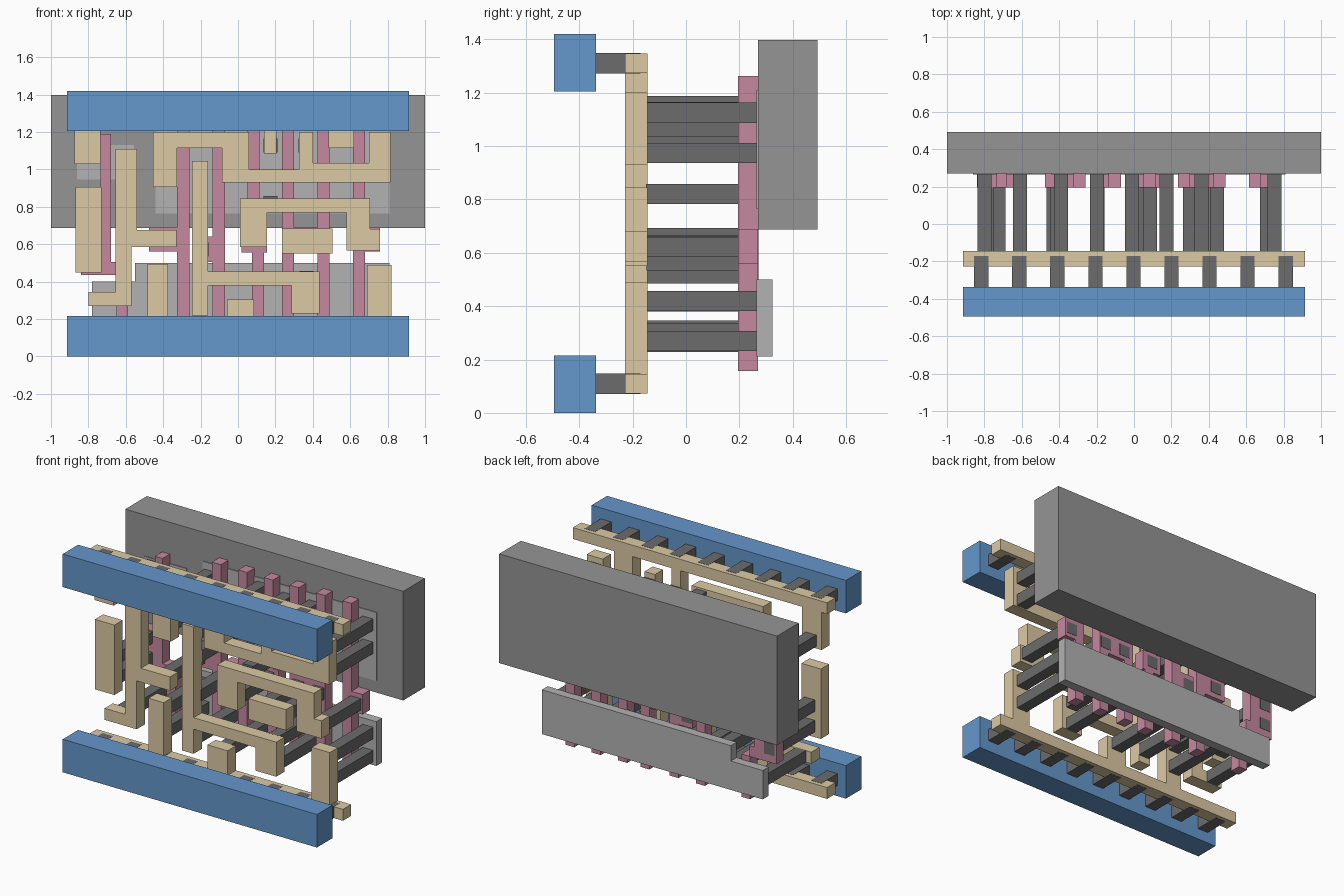
import bpy, bmesh
from mathutils import Matrix


def material(name, rgb):
    m = bpy.data.materials.new(name)
    m.diffuse_color = (*rgb, 1)
    return m


BLUE = material("blue", (0.13, 0.31, 0.60))
TAN = material("tan", (0.72, 0.59, 0.37))
PINK = material("pink", (0.56, 0.25, 0.35))
DARK = material("dark_grey", (0.15, 0.15, 0.15))
MID = material("mid_grey", (0.30, 0.30, 0.30))
LIGHT = material("light_grey", (0.45, 0.45, 0.45))


def layer(name, mat, y0, y1, rects):
    """One object made of boxes (x0, x1, z0, z1), all sharing a depth range."""
    bm = bmesh.new()
    for x0, x1, z0, z1 in rects:
        move = Matrix.Translation(((x0 + x1) / 2, (y0 + y1) / 2, (z0 + z1) / 2))
        size = Matrix.Diagonal((x1 - x0, y1 - y0, z1 - z0, 1))
        bmesh.ops.create_cube(bm, size=1, matrix=move @ size)
    me = bpy.data.meshes.new(name)
    bm.to_mesh(me)
    bm.free()
    me.materials.append(mat)
    ob = bpy.data.objects.new(name, me)
    bpy.context.collection.objects.link(ob)
    return ob


def squares(points, s=0.075):
    return [(x - s / 2, x + s / 2, z - s / 2, z + s / 2) for x, z in points]


# Front power bars and the small posts joining them to the tan rails
for name, z0, z1, zc in (("lower", 0, 0.215, 0.109), ("upper", 1.205, 1.42, 1.311)):
    layer(name + "_power_bar", BLUE, -0.495, -0.337, [(-0.915, 0.915, z0, z1)])
    layer(name + "_rail", TAN, -0.228, -0.144, [(-0.915, 0.915, zc - 0.037, zc + 0.037)])
    layer(name + "_rail_posts", DARK, -0.337, -0.17,
          squares([(i * 0.2035 - 0.003, zc) for i in range(-4, 5)], 0.076))

# Tan wiring, one object per connected track
tracks = {
    "rail_tabs": [(-0.875, -0.735, 1.03, 1.28), (0.14, 0.205, 1.085, 1.28),
                  (0.485, 0.62, 1.115, 1.28), (-0.485, -0.375, 0.14, 0.495),
                  (-0.06, 0.085, 0.14, 0.305), (0.69, 0.82, 0.14, 0.49)],
    "left_track": [(-0.87, -0.73, 0.45, 0.905)],
    "forked_track": [(-0.655, -0.54, 0.585, 1.11), (-0.655, -0.57, 0.27, 0.585),
                     (-0.80, -0.655, 0.27, 0.345), (-0.54, -0.33, 0.585, 0.675)],
    "top_track": [(-0.455, -0.325, 0.905, 1.2), (-0.325, -0.085, 1.115, 1.2),
                  (-0.085, 0.06, 0.93, 1.2), (0.06, 0.325, 0.93, 1.0),
                  (0.325, 0.40, 0.93, 1.2), (0.40, 0.70, 0.93, 1.035),
                  (0.70, 0.815, 0.93, 1.2)],
    "tall_track": [(-0.245, -0.16, 0.22, 1.045), (-0.16, 0.285, 0.38, 0.455),
                   (0.285, 0.435, 0.23, 0.455)],
    "arch_track": [(0.01, 0.155, 0.585, 0.845), (0.155, 0.58, 0.77, 0.845),
                   (0.58, 0.705, 0.565, 0.845), (0.705, 0.76, 0.565, 0.68)],
    "centre_pad": [(0.235, 0.505, 0.55, 0.685)],
}
for name, rects in tracks.items():
    layer(name, TAN, -0.228, -0.144, rects)

# Pink upright gate strips with their contact pads
LO, HI = 0.157, 1.262
gates = [
    [(-0.84, -0.735, 0.435, 0.70), (-0.735, -0.645, 0.435, 0.505),
     (-0.735, -0.68, 0.505, 1.19), (-0.65, -0.588, LO, 0.435)],
    [(-0.325, -0.26, LO, HI), (-0.475, -0.325, 0.56, 0.69)],
    [(-0.135, -0.07, LO, HI), (-0.235, -0.135, 0.505, 0.64)],
    [(0.05, 0.115, 0.685, HI), (0.02, 0.155, 0.555, 0.685), (0.075, 0.14, LO, 0.555)],
    [(0.235, 0.30, LO, HI), (0.30, 0.425, 0.56, 0.69), (0.425, 0.49, LO, HI)],
    [(0.615, 0.68, LO, HI), (0.68, 0.76, 0.56, 0.69)],
]
for i, rects in enumerate(gates):
    layer("gate_strip_%d" % (i + 1), PINK, 0.195, 0.27, rects)

# Long dark posts ending on the pink pads
layer("gate_posts", DARK, -0.15, 0.272, squares([
    (-0.79, 0.522), (-0.79, 0.655), (-0.41, 0.63), (-0.195, 0.572),
    (0.085, 0.625), (0.30, 0.622), (0.445, 0.622), (0.71, 0.622)]))
# Long dark posts ending on the rear plates
layer("plate_posts", DARK, -0.15, 0.268, squares([
    (-0.80, 1.08), (-0.61, 1.05), (-0.39, 0.975), (-0.39, 1.125), (-0.198, 0.975),
    (-0.198, 0.82), (-0.01, 1.0), (-0.01, 1.15), (0.175, 0.82), (0.175, 1.127),
    (0.362, 1.127), (0.75, 0.975), (0.75, 1.125),
    (-0.725, 0.308), (-0.43, 0.27), (-0.43, 0.42), (-0.198, 0.30), (0.012, 0.265),
    (0.365, 0.27), (0.365, 0.418), (0.75, 0.27), (0.75, 0.42)]))

# Thin rear plates and the big rear block
layer("lower_plate", LIGHT, 0.265, 0.325,
      [(-0.55, 0.81, 0.212, 0.50), (-0.78, -0.55, 0.212, 0.40)])
layer("upper_plate", LIGHT, 0.265, 0.325,
      [(-0.44, 0.81, 0.765, 1.21), (-0.86, -0.555, 0.945, 1.13)])
layer("rear_block", MID, 0.27, 0.492, [(-1, 1, 0.687, 1.397)])
